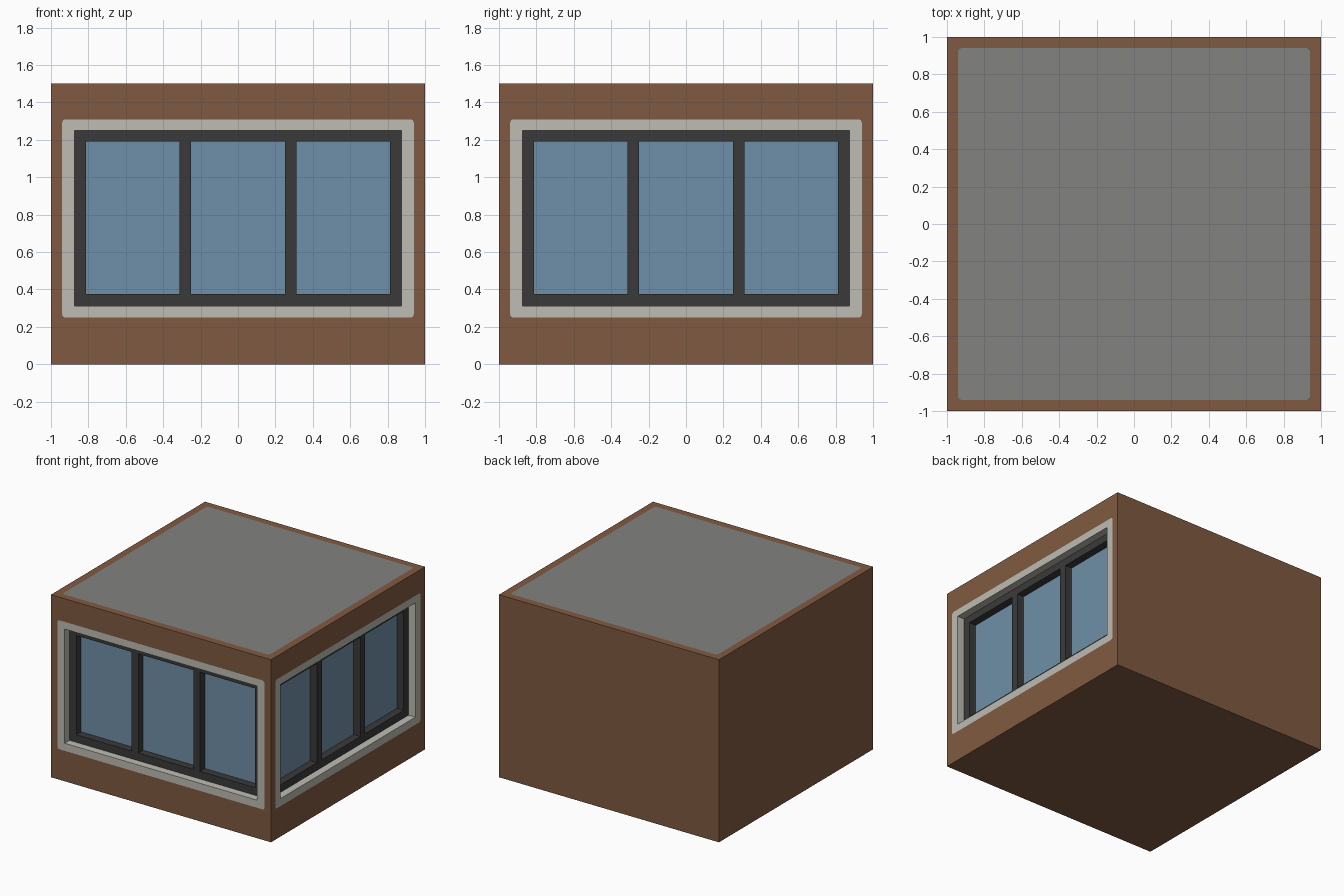
import bpy, bmesh, math
from mathutils import Matrix, Vector

cube = bpy.data.objects.get("Cube")
if cube:
    bpy.data.objects.remove(cube, do_unlink=True)


def material(name, rgb):
    """Flat material from 0-255 sRGB values."""
    lin = [((c / 255 + 0.055) / 1.055) ** 2.4 for c in rgb] + [1.0]
    m = bpy.data.materials.new(name)
    m.use_nodes = True
    m.diffuse_color = lin
    bsdf = m.node_tree.nodes["Principled BSDF"]
    bsdf.inputs["Base Color"].default_value = lin
    bsdf.inputs["Roughness"].default_value = 0.8
    return m


BROWN = material("brown wall", (128, 90, 65))
STONE = material("pale stone trim", (189, 188, 179))
DARK = material("dark grey frame", (58, 58, 58))
GLASS = material("blue glass", (111, 143, 168))
ROOF = material("grey roof", (130, 130, 128))


def build(name, faces, mat):
    """Object from a list of polygons given as 3D points."""
    bm = bmesh.new()
    for f in faces:
        bm.faces.new([bm.verts.new(p) for p in f])
    bmesh.ops.remove_doubles(bm, verts=bm.verts, dist=1e-5)
    me = bpy.data.meshes.new(name)
    bm.to_mesh(me)
    bm.free()
    me.materials.append(mat)
    ob = bpy.data.objects.new(name, me)
    bpy.context.collection.objects.link(ob)
    return ob


def rect(u0, u1, v0, v1, place, r=0.0, seg=4):
    """Counter-clockwise rectangle as four corners, each a list of points."""
    corners = []
    for i, (u, v) in enumerate([(u0, v0), (u1, v0), (u1, v1), (u0, v1)]):
        if r == 0:
            corners.append([place(u, v)])
            continue
        cu = u + r if u == u0 else u - r
        cv = v + r if v == v0 else v - r
        angles = [math.pi * (1 + i / 2 + k / (2 * seg)) for k in range(seg + 1)]
        corners.append([place(cu + r * math.cos(a), cv + r * math.sin(a)) for a in angles])
    return corners


def bridge(outer, inner):
    """Ring of faces between two rectangles."""
    faces = []
    for i in range(4):
        j = (i + 1) % 4
        corner = outer[i] + inner[i][::-1]
        if len(corner) > 2:
            faces.append(corner)
        faces.append([outer[i][-1], outer[j][0], inner[j][0], inner[i][-1]])
    return faces


def fill(corners):
    return [[p for c in corners for p in c]]


def front(depth):
    return lambda u, v: Vector((u, -1 + depth, v))


def top(u, v):
    return Vector((u, v, H))


H = 1.5                              # building height
REVEAL, PANE = 0.0625, 0.125         # depths of frame face and glass
XS = [-0.875, -0.8125, -0.3125, -0.25, 0.25, 0.3125, 0.8125, 0.875]
ZS = [0.3125, 0.375, 1.19, 1.25]
TURN = Matrix.Rotation(math.pi / 2, 4, 'Z')

# Walls: two with window openings, two plain, plus floor and roof border
trim_edge = rect(-0.94, 0.94, 0.25, 1.31, front(0), r=0.018)
plain = rect(-1, 1, 0, H, front(0))
window_wall = bridge(plain, trim_edge)
walls = window_wall + [[TURN @ p for p in f] for f in window_wall]
for turns in (2, 3):
    rot = Matrix.Rotation(turns * math.pi / 2, 4, 'Z')
    walls += [[rot @ p for p in f] for f in fill(plain)]
walls += [[Vector((-1, -1, 0)), Vector((-1, 1, 0)), Vector((1, 1, 0)), Vector((1, -1, 0))]]
roof_edge = rect(-0.94, 0.94, -0.94, 0.94, top, r=0.02)
walls += bridge(rect(-1, 1, -1, 1, top), roof_edge)
build("walls", walls, BROWN)

# Roof surface
build("roof", fill(roof_edge), ROOF)

# Stone trim and the sides of the opening
opening = rect(XS[0], XS[-1], ZS[0], ZS[-1], front(0))
recess = rect(XS[0], XS[-1], ZS[0], ZS[-1], front(REVEAL))
trim = bridge(trim_edge, opening) + bridge(opening, recess)

# Frame grid with three recessed panes
frame, glass = [], []
for i in range(7):
    for j in range(3):
        cell = (XS[i], XS[i + 1], ZS[j], ZS[j + 1])
        face = rect(*cell, front(REVEAL))
        if i % 2 and j == 1:
            back = rect(*cell, front(PANE))
            frame += bridge(face, back)
            glass += fill(back)
        else:
            frame += fill(face)

# Same window on the front and on the +x side
for part, faces, mat in (("trim", trim, STONE), ("frame", frame, DARK), ("glass", glass, GLASS)):
    first = build("front_window_" + part, faces, mat)
    second = bpy.data.objects.new("side_window_" + part, first.data)
    second.matrix_world = TURN
    bpy.context.collection.objects.link(second)
